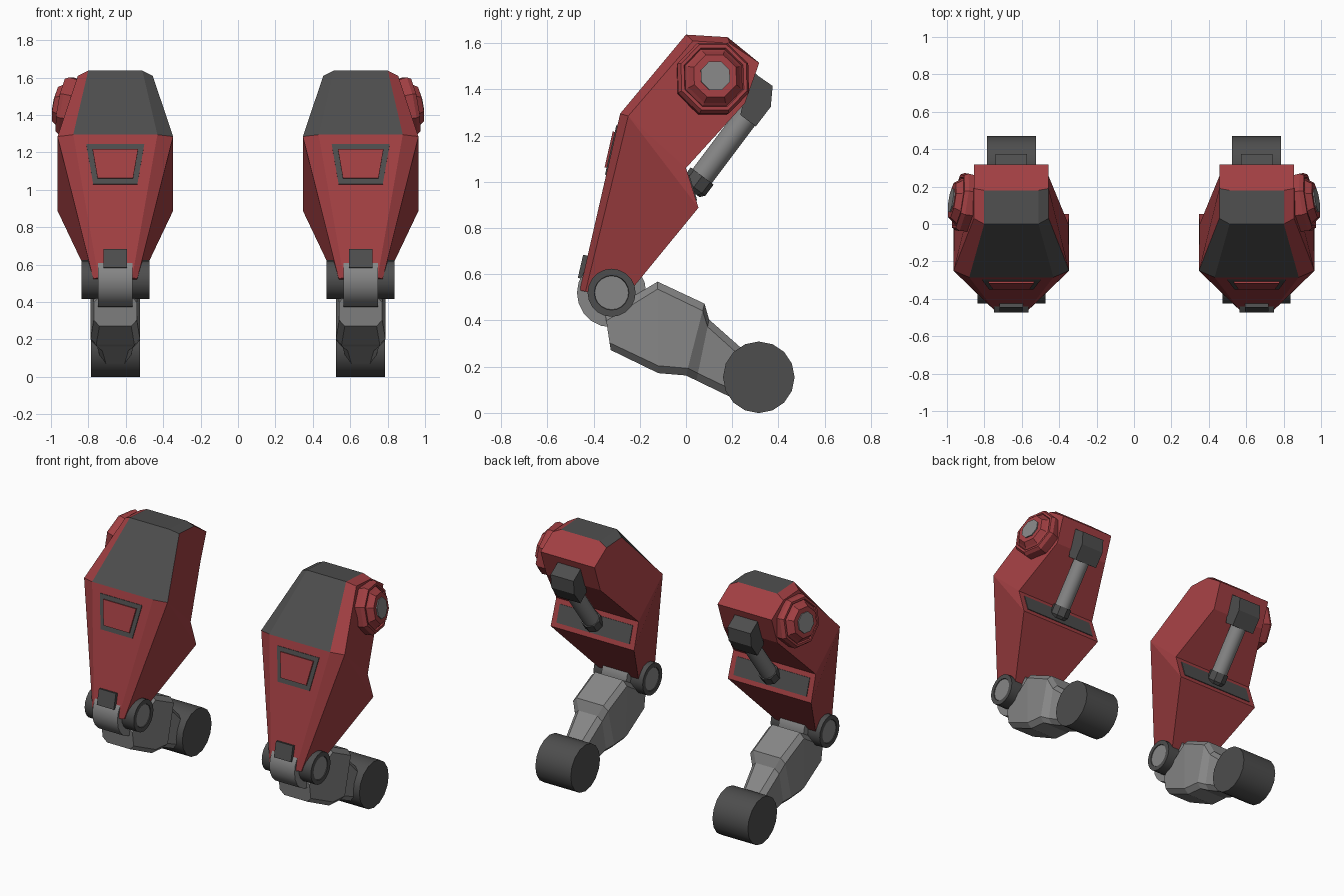
import bpy, bmesh, math
from mathutils import Vector

if "Cube" in bpy.data.objects:
    bpy.data.objects.remove(bpy.data.objects["Cube"])

CX = 0.656  # centre of the right leg; the left one is mirrored


def material(name, rgb):
    m = bpy.data.materials.new(name)
    m.diffuse_color = (*rgb, 1)
    m.use_nodes = True
    m.node_tree.nodes["Principled BSDF"].inputs["Base Color"].default_value = m.diffuse_color
    return m


RED = material("red_paint", (0.36, 0.05, 0.055))
DARK = material("dark_metal", (0.075, 0.075, 0.075))
GREY = material("grey_metal", (0.24, 0.24, 0.24))


def build(name, verts, faces, mats, dark_faces=(), smooth=False):
    """Mesh in leg space (x = 0 is the leg centre), mirrored to both legs."""
    me = bpy.data.meshes.new(name)
    me.from_pydata([(v[0] + CX, v[1], v[2]) for v in verts], [], faces)
    for m in mats:
        me.materials.append(m)
    for i in dark_faces:
        me.polygons[i].material_index = 1
    bm = bmesh.new()
    bm.from_mesh(me)
    bmesh.ops.recalc_face_normals(bm, faces=bm.faces)
    bm.to_mesh(me)
    bm.free()
    if smooth:
        me.shade_smooth()
        me.set_sharp_from_angle(angle=math.radians(30))
    ob = bpy.data.objects.new(name, me)
    bpy.context.collection.objects.link(ob)
    mod = ob.modifiers.new("Mirror", 'MIRROR')
    mod.use_mirror_merge = False
    return ob


def loft(name, rings, mat, smooth=False):
    n = len(rings[0])
    verts = [v for r in rings for v in r]
    faces = [[k * n + i, k * n + (i + 1) % n, (k + 1) * n + (i + 1) % n, (k + 1) * n + i]
             for k in range(len(rings) - 1) for i in range(n)]
    faces += [list(range(n)), list(range(len(verts) - n, len(verts)))]
    return build(name, verts, faces, [mat], smooth=smooth)


def turned(name, centre, axis, profile, n, mat, phase=0.0, smooth=True):
    """Solid of revolution; profile is (radius, height along axis)."""
    a = Vector(axis).normalized()
    u = a.cross(Vector((0, 0, 1))).normalized()
    w = a.cross(u)
    rings = []
    for r, h in profile:
        rings.append([Vector(centre) + a * h + (u * math.cos(t) + w * math.sin(t)) * r
                      for t in (phase + math.tau * i / n for i in range(n))])
    return loft(name, rings, mat, smooth)


def plate(name, corners, normal, lo, hi, mat):
    nv = Vector(normal).normalized()
    return loft(name, [[Vector(c) + nv * d for c in corners] for d in (lo, hi)], mat)


# Thigh armour: side outline A..I (y, z, half width), then front strip
side = [(.03, 1.61, .2), (-.25, 1.285, .309), (-.435, .525, .118), (-.28, .48, .115),
        (.054, .888, .309), (0, 1.06, .305), (.255, 1.34, .2), (.317, 1.515, .2), (.19, 1.6, .2)]
front = [(0, 1.637, .145), (-.285, 1.295, .225), (-.46, .53, .09), (.18, 1.626, .145)]
pts = side + front
N = len(pts)
verts = [(s * w, y, z) for s in (1, -1) for y, z, w in pts]
A, B, C, D, E, F, G, H, I, A2, B2, C2, I2 = range(N)
cross = [(A2, B2), (I2, A2), (B2, C2), (D, E), (E, F), (F, G), (G, H)]
faces = [[p, q, q + N, p + N] for p, q in cross]
for o in (0, N):
    faces += [[o + i for i in f] for f in (
        (A, B, B2, A2), (I, A, A2, I2), (B, C, C2, B2),
        (A, B, F, G, H, I), (B, E, F), (B, C, D, E))]
faces += [[H, I, I2, I2 + N, I + N, H + N], [C2, C, D, D + N, C + N, C2 + N]]
build("thigh_armour", verts, faces, [RED, DARK], dark_faces=(0, 1, 13, 14))


# Panels on the sloping front of the thigh
def on_front(x, z):
    return (x, -.285 - (1.295 - z) * .2288, z)


def front_plate(name, z0, w0, z1, w1, hi, mat):
    plate(name, [on_front(-w0, z0), on_front(w0, z0), on_front(w1, z1), on_front(-w1, z1)],
          (0, -.975, .223), -.02, hi, mat)


front_plate("front_panel_frame", 1.03, .118, 1.243, .155, .005, DARK)
front_plate("front_panel", 1.06, .095, 1.215, .122, .014, RED)
front_plate("shin_pad", .58, .063, .68, .063, .02, DARK)

# Rear strip panel
plate("rear_panel", [(-.27, .045, .918), (.27, .045, .918), (.27, .01, 1.03), (-.27, .01, 1.03)],
      (0, .954, .3), -.02, .004, DARK)

# Octagonal hip boss, square to the tilted outer face
hip, hip_axis = (.215, .11, 1.44), (1, .16, .18)
turned("hip_boss", hip, hip_axis,
       [(.16, -.03), (.168, .05), (.155, .072), (.14, .072), (.135, .062), (.122, .075),
        (.1, .105), (.07, .105)], 8, RED, math.pi / 8, False)
turned("hip_pin", hip, hip_axis, [(.068, .05), (.068, .112)], 8, GREY, math.pi / 8, False)

# Piston behind the thigh
p0, pdir = (0, .04, .985), (0, .6, .8)
turned("piston_rod", p0, pdir, [(.052, 0), (.052, .42)], 16, GREY)
turned("piston_collar", p0, pdir, [(.045, -.03), (.062, -.01), (.062, .05)], 8, DARK, smooth=False)
cap = [(.28, 1.49), (.31, 1.46), (.375, 1.415), (.367, 1.325), (.302, 1.24), (.235, 1.29)]
mid = Vector((0, .31, 1.36))
loft("piston_cap", [[Vector((x, y, z)) for y, z in cap]
                    for x in (-.085, .085)], DARK)

# Knee: central drum, outer discs and their caps
knee = (0, -.322, .52)
turned("knee_drum", knee, (1, 0, 0), [(.15, -.093), (.15, .093)], 20, GREY)
turned("knee_axle", knee, (1, 0, 0), [(.104, -.172), (.104, .172)], 20, DARK)
for label, s in (("outer", 1), ("inner", -1)):
    turned("knee_rim_" + label, knee, (s, 0, 0),
           [(.104, .15), (.104, .182), (.075, .182), (.073, .175)], 20, DARK)
    turned("knee_cap_" + label, knee, (s, 0, 0), [(.073, .16), (.073, .178)], 20, GREY)

# Lower leg: chamfered sections (top y, z, bottom y, z, half width)
sections = [(-.35, .43, -.326, .272, .115), (-.123, .568, -.12, .172, .132),
            (.08, .473, 0, .162, .13), (.1, .404, .045, .14, .1), (.26, .262, .2, .065, .078)]
rings = []
for ty, tz, by, bz, w in sections:
    t, b = Vector((0, ty, tz)), Vector((0, by, bz))
    d = (b - t).normalized() * .032
    X = Vector((1, 0, 0))
    k = w - .03
    rings.append([t - X * k, t + X * k, t + d + X * w, b - d + X * w,
                  b + X * k, b - X * k, b - d - X * w, t + d - X * w])
loft("lower_leg", rings, GREY)

# Foot roller
turned("foot_roller", (0, .315, .154), (1, 0, 0), [(.155, -.131), (.155, .131)], 16, DARK)
